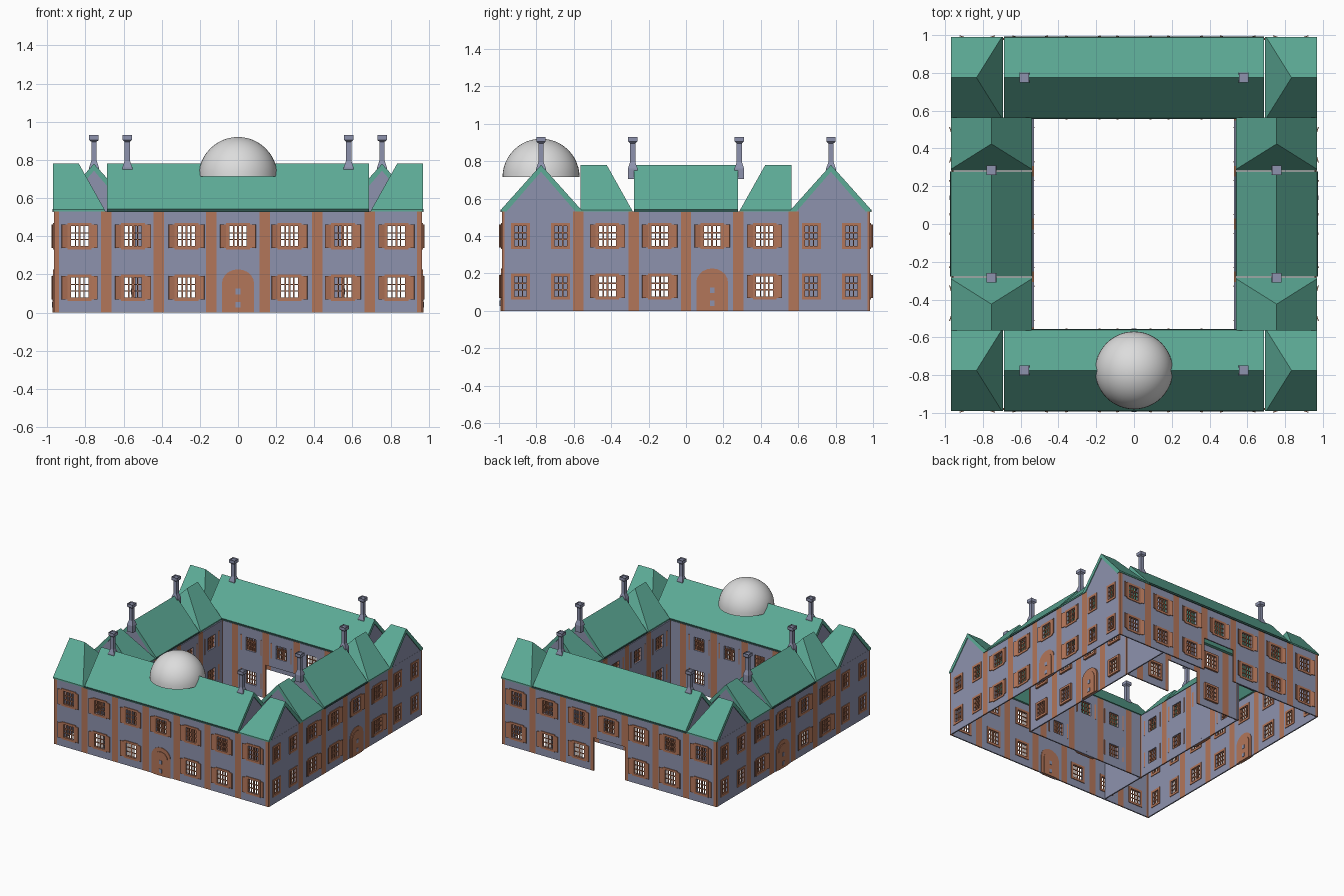
import bpy, bmesh, math
from mathutils import Matrix, Vector

old = bpy.data.objects.get("Cube")
if old:
    bpy.data.objects.remove(old, do_unlink=True)


def material(name, rgb):
    m = bpy.data.materials.new(name)
    m.use_nodes = True
    m.diffuse_color = (*rgb, 1)
    m.node_tree.nodes["Principled BSDF"].inputs["Base Color"].default_value = (*rgb, 1)
    return m


PLASTER = material("lavender plaster", (0.27, 0.29, 0.42))
BRICK = material("terracotta", (0.45, 0.18, 0.10))
GREEN = material("green copper", (0.11, 0.41, 0.31))
FASCIA = material("dark eaves", (0.03, 0.09, 0.08))
PALE = material("pale dome", (0.72, 0.72, 0.72))

WALL_H, EAVE, RIDGE = 0.53, 0.54, 0.78
HALF_W = 0.215
X_C, Y_C = 0.755, 0.775
ROWS = (0.13, 0.40)


def finish(bm, name, *mats):
    bmesh.ops.recalc_face_normals(bm, faces=bm.faces)
    me = bpy.data.meshes.new(name)
    bm.to_mesh(me)
    bm.free()
    for m in mats:
        me.materials.append(m)
    ob = bpy.data.objects.new(name, me)
    bpy.context.scene.collection.objects.link(ob)
    return ob


def box(bm, M, center, size, turn=0):
    T = Matrix.Translation(center) @ Matrix.Rotation(turn, 4, "Z") @ Matrix.Diagonal((*size, 1))
    return bmesh.ops.create_cube(bm, size=1, matrix=M @ T)["verts"]


def prism(bm, rings):
    # skin two matching outlines into a closed solid
    a, b = [[bm.verts.new(p) for p in ring] for ring in rings]
    n = len(a)
    faces = [bm.faces.new(a), bm.faces.new(b[::-1])]
    for i in range(n):
        j = (i + 1) % n
        faces.append(bm.faces.new((a[i], b[i], b[j], a[j])))
    return faces


def window(bm, M, u, z, w, shutters):
    # frame, glazing bars and optional open shutters
    h, rim = 0.105, 0.018
    for s in (-1, 1):
        box(bm, M, (u + s * (w + rim) / 2, 0, z), (rim, 0.02, h + 2 * rim))
        box(bm, M, (u, 0, z + s * (h + rim) / 2), (w, 0.02, rim))
    cols = 4 if shutters else 3
    for i in range(1, cols):
        box(bm, M, (u - w / 2 + w * i / cols, 0, z), (0.010 if i * 2 == cols else 0.006, 0.008, h))
    for i in (1, 2):
        box(bm, M, (u, 0, z - h / 2 + h * i / 3), (w, 0.007, 0.006))
    if shutters:
        for s in (-1, 1):
            box(bm, M, (u + s * 0.077, -0.011, z), (0.035, 0.005, 0.125), -s * 0.3)


def door(bm, M, u):
    # arched surround with a raised leaf and small panels
    for half, depth, spring in ((0.085, 0.018, 0.15), (0.060, 0.026, 0.14)):
        pts = [(-half, 0), (half, 0)]
        for i in range(11):
            a = math.pi * i / 10
            pts.append((half * math.cos(a), spring + 0.9 * half * math.sin(a)))
        prism(bm, [[M @ Vector((u + x, s * depth / 2, z)) for x, z in pts] for s in (-1, 1)])
    for z in (0.04, 0.11):
        new = box(bm, M, (u, 0, z), (0.024, 0.032, 0.03))
        for f in {f for v in new for f in v.link_faces}:
            f.material_index = 1


def facade(name, angle, dist, half, cols, small, piers, door_at=None, passage=False):
    M = Matrix.Rotation(angle, 4, "Z") @ Matrix.Translation((0, -dist, 0))
    holes = []
    trim = bmesh.new()
    for u in cols + small:
        w = 0.09 if u in cols else 0.065
        for z in ROWS:
            if z == ROWS[0] and (u == door_at or (passage and u == 0)):
                continue
            holes.append((u - w / 2, u + w / 2, z - 0.0525, z + 0.0525))
            window(trim, M, u, z, w, u in cols)
    if door_at is not None:
        door(trim, M, door_at)
    if passage:
        holes.append((-0.14, 0.14, 0, 0.27))
    # wall panel cut on a grid, with piers coloured by position
    us = {-half, half}
    zs = {0, WALL_H}
    for a, b, c, d in holes:
        us |= {a, b}
        zs |= {c, d}
    for p in piers:
        us |= {max(-half, p - 0.028), min(half, p + 0.028)}
    us, zs = sorted(us), sorted(zs)
    bm = bmesh.new()
    for u0, u1 in zip(us, us[1:]):
        for z0, z1 in zip(zs, zs[1:]):
            u, z = (u0 + u1) / 2, (z0 + z1) / 2
            if u1 - u0 < 1e-5 or z1 - z0 < 1e-5:
                continue
            if any(a < u < b and c < z < d for a, b, c, d in holes):
                continue
            f = bm.faces.new([bm.verts.new(M @ Vector((x, -0.005, y)))
                              for x, y in ((u0, z0), (u1, z0), (u1, z1), (u0, z1))])
            f.material_index = int(any(abs(u - p) < 0.028 for p in piers))
    bmesh.ops.remove_doubles(bm, verts=bm.verts, dist=1e-5)
    wall = finish(bm, name + "_wall", PLASTER, BRICK)
    mod = wall.modifiers.new("thickness", "SOLIDIFY")
    mod.thickness, mod.offset = 0.01, -1
    finish(trim, name + "_windows", BRICK, PLASTER)


# Outer and courtyard walls
FRONT_COLS = [0, -0.27, 0.27, -0.55, 0.55, -0.83, 0.83]
SIDE_COLS = [-0.42, -0.14, 0.14, 0.42]
END_COLS = [-0.885, -0.67, 0.67, 0.885]
FRONT_PIERS = [s * p for s in (-1, 1) for p in (0.14, 0.415, 0.69, 0.967)]
SIDE_PIERS = [0] + [s * p for s in (-1, 1) for p in (0.28, 0.575, 0.998)]
INNER_PIERS = [s * p for s in (-1, 1) for p in (0.14, 0.415, 0.55)]
Q = math.pi / 2
facade("front", 0, 0.98, 0.965, FRONT_COLS, [], FRONT_PIERS, door_at=0)
facade("back", 2 * Q, 0.98, 0.965, FRONT_COLS, [], FRONT_PIERS, passage=True)
facade("court_front", 2 * Q, -0.57, 0.545, FRONT_COLS[:3], [], INNER_PIERS, door_at=0)
facade("court_back", 0, -0.57, 0.545, FRONT_COLS[:3], [], INNER_PIERS, passage=True)
for label, turn, s in (("left", Q, 1), ("right", -Q, -1)):
    facade(label, turn, 0.96, 0.985, SIDE_COLS, END_COLS, SIDE_PIERS, door_at=0.14 * s)
    facade("court_" + label, -turn, -0.545, 0.57, SIDE_COLS, [], SIDE_PIERS[:5], door_at=-0.14 * s)


# Roof slabs with gable infill
OUTER = [(-HALF_W, WALL_H), (-HALF_W, EAVE), (0, RIDGE), (HALF_W, EAVE), (HALF_W, WALL_H)]
SLAB = OUTER + [(HALF_W - 0.03, WALL_H), (0, 0.743), (-HALF_W + 0.03, WALL_H)]
INFILL = SLAB[5:]


def roof(name, M, start, end, hip=0):
    def ring(profile, x, slope=0):
        return [M @ Vector((x + slope * (z - WALL_H) / (RIDGE - WALL_H), y, z)) for y, z in profile]

    bm = bmesh.new()
    prism(bm, [ring(SLAB, start, hip), ring(SLAB, end)])
    if hip:
        prism(bm, [ring(OUTER, start, hip), ring(OUTER, start + 0.006, hip)])
    ends = [end - 0.012] if hip else [start + 0.006, end - 0.012]
    for x in ends:
        for f in prism(bm, [ring(INFILL, x), ring(INFILL, x + 0.006)]):
            f.material_index = 1
    finish(bm, name, GREEN, PLASTER)
    if not hip:
        bm = bmesh.new()
        for s in (-1, 1):
            box(bm, M, ((start + end) / 2, s * HALF_W, WALL_H + 0.005), (end - start, 0.006, 0.014))
        finish(bm, name + "_eaves", FASCIA)


for wing, turn, dist, cut, end in (("front", 0, Y_C, 0.69, 0.97), ("left", Q, X_C, 0.28, 0.563),
                                   ("back", 2 * Q, Y_C, 0.69, 0.97), ("right", -Q, X_C, 0.28, 0.563)):
    M = Matrix.Rotation(turn, 4, "Z") @ Matrix.Translation((0, -dist, 0))
    roof(wing + "_main_roof", M, -cut + 0.003, cut - 0.003)
    for i, flip in enumerate((0, math.pi)):
        roof(f"{wing}_hipped_roof_{i + 1}", M @ Matrix.Rotation(flip, 4, "Z"), cut + 0.004, end, 0.14)


# Chimneys: square stacks skinned through a few levels
STACK = [(0.026, 0.705), (0.026, 0.76), (0.014, 0.795), (0.014, 0.895), (0.025, 0.905), (0.025, 0.93)]


def chimney(name, x, y):
    bm = bmesh.new()
    prev = None
    for r, z in STACK:
        ring = [bm.verts.new((x + a * r, y + b * r, z)) for a, b in ((-1, -1), (1, -1), (1, 1), (-1, 1))]
        if prev:
            for i in range(4):
                bm.faces.new((prev[i], prev[i - 1], ring[i - 1], ring[i]))
        else:
            bm.faces.new(ring)
        prev = ring
    top = bm.faces.new(prev)
    bmesh.ops.inset_individual(bm, faces=[top], thickness=0.008, depth=0)
    bmesh.ops.translate(bm, verts=top.verts, vec=(0, 0, -0.012))
    finish(bm, name, PLASTER)


for i, (sx, sy) in enumerate(((-1, -1), (1, -1), (1, 1), (-1, 1))):
    chimney(f"long_wing_chimney_{i + 1}", sx * 0.58, sy * Y_C)
    chimney(f"side_wing_chimney_{i + 1}", sx * X_C, sy * 0.285)

# Dome over the front wing
bm = bmesh.new()
bmesh.ops.create_uvsphere(bm, u_segments=48, v_segments=24, radius=0.206)
low = [v for v in bm.verts if v.co.z < -0.001]
bmesh.ops.delete(bm, geom=low, context="VERTS")
bmesh.ops.holes_fill(bm, edges=[e for e in bm.edges if e.is_boundary], sides=0)
bmesh.ops.translate(bm, verts=bm.verts, vec=(0, -Y_C, 0.714))
dome = finish(bm, "dome", PALE)
bpy.context.view_layer.objects.active = dome
dome.select_set(True)
bpy.ops.object.shade_smooth_by_angle(angle=math.radians(40))
